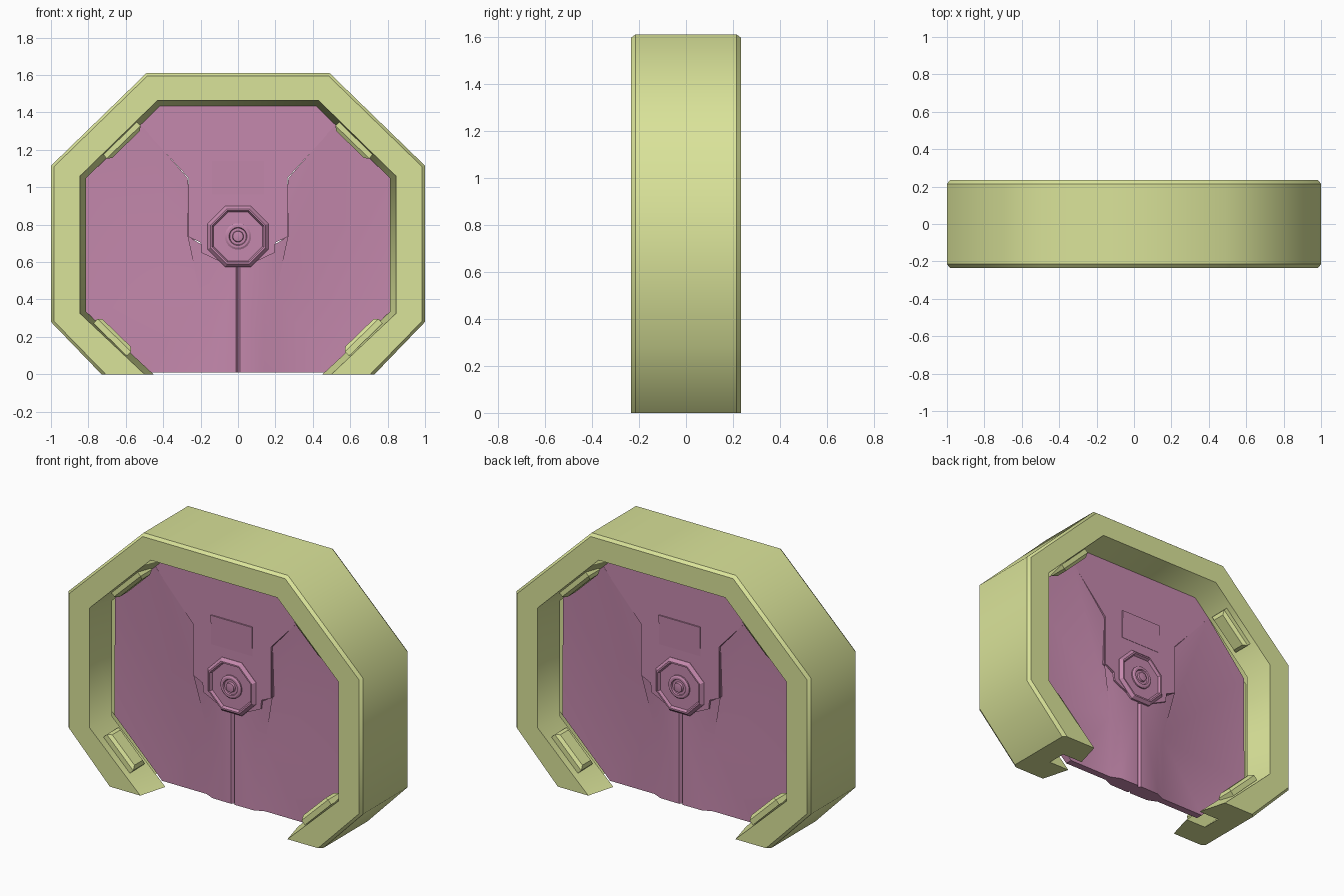
import bpy, bmesh, math
from mathutils import Matrix, Vector

if "Cube" in bpy.data.objects:
    bpy.data.objects.remove(bpy.data.objects["Cube"])


def material(name, col):
    m = bpy.data.materials.new(name)
    m.diffuse_color = (*col, 1)
    m.use_nodes = True
    m.node_tree.nodes["Principled BSDF"].inputs["Base Color"].default_value = m.diffuse_color
    return m


LIME = material("lime", (0.70, 0.77, 0.32))
PINK = material("pink", (0.56, 0.25, 0.42))


def finish(bm, name, mat, angle=None):
    bmesh.ops.recalc_face_normals(bm, faces=bm.faces)
    me = bpy.data.meshes.new(name)
    bm.to_mesh(me)
    bm.free()
    me.materials.append(mat)
    if angle is not None:
        me.polygons.foreach_set("use_smooth", [True] * len(me.polygons))
        me.set_sharp_from_angle(angle=math.radians(angle))
    ob = bpy.data.objects.new(name, me)
    bpy.context.collection.objects.link(ob)
    return ob


def transform_copy(bm, mtx):
    geom = bm.verts[:] + bm.edges[:] + bm.faces[:]
    new = bmesh.ops.duplicate(bm, geom=geom)["geom"]
    bmesh.ops.transform(bm, matrix=mtx, verts=[g for g in new if isinstance(g, bmesh.types.BMVert)])


MIRROR_X = Matrix.Scale(-1, 4, (1, 0, 0))
TURN = Matrix.Rotation(math.pi, 4, 'Z')


# Frame: one cross-section carried round an octagon open at the floor
def frame():
    outer = [(0.73, 0), (1, 0.28), (1, 1.115), (0.49, 1.61)]
    inner = [(0.5, 0), (0.845, 0.325), (0.845, 1.06), (0.43, 1.465)]
    outer += [(-x, z) for x, z in reversed(outer)]
    inner += [(-x, z) for x, z in reversed(inner)]
    half = [(0, -0.215), (0.1, -0.234), (1, -0.234), (1.21, -0.06), (0.6, -0.06)]
    section = half + [(t, -y) for t, y in reversed(half)]
    bm = bmesh.new()
    rings = [[bm.verts.new((o[0] + (i[0] - o[0]) * t, y, o[1] + (i[1] - o[1]) * t)) for t, y in section]
             for o, i in zip(outer, inner)]
    n = len(section)
    for a, b in zip(rings, rings[1:]):
        for k in range(n):
            bm.faces.new((a[k], a[(k + 1) % n], b[(k + 1) % n], b[k]))
    bm.faces.new(rings[0])
    bm.faces.new(rings[-1])
    for f in bm.faces:
        f.smooth = True
    for e in bm.edges:
        a, b = (v.co for v in e.verts)
        e.smooth = abs(a.y - b.y) > 0.005 and max(a.z, b.z) > 0.01
    finish(bm, "frame", LIME)


# Clips on the inner diagonals, both faces of the frame
def clip(bm, x, z, direction):
    d = Vector(direction).normalized()
    nrm = Vector((d.z, 0, -d.x))
    if nrm.dot(Vector((-x, 0, 0.75 - z))) < 0:
        nrm = -nrm
    c = Vector((x, -0.145, z))
    rows = []
    for h, l, w in ((-0.02, 0.125, 0.055), (0.012, 0.125, 0.055), (0.03, 0.105, 0.04)):
        rows.append([bm.verts.new(c + nrm * h + d * l * sx + Vector((0, w * sy, 0)))
                     for sx, sy in ((-1, -1), (1, -1), (1, 1), (-1, 1))])
    for a, b in zip(rows, rows[1:]):
        for k in range(4):
            bm.faces.new((a[k], a[(k + 1) % 4], b[(k + 1) % 4], b[k]))
    bm.faces.new(rows[0])
    bm.faces.new(rows[-1])


def clips():
    bm = bmesh.new()
    clip(bm, 0.62, 1.25, (1, 0, -0.97))
    clip(bm, 0.67, 0.20, (1, 0, 0.97))
    transform_copy(bm, MIRROR_X)
    transform_copy(bm, TURN)
    finish(bm, "frame_clips", LIME)


# Relief panel: front surface with its rim carried back to the door's middle plane
def panel(name, pts, faces, mirror=False, angle=30):
    bm = bmesh.new()
    vs = [bm.verts.new((x, y, z)) for x, z, y in pts]
    for f in faces:
        bm.faces.new([vs[i] for i in f])
    rim = [e for e in bm.edges if e.is_boundary]
    ext = bmesh.ops.extrude_edge_only(bm, edges=rim)["geom"]
    for g in ext:
        if isinstance(g, bmesh.types.BMVert):
            g.co.y = 0
    if mirror:
        transform_copy(bm, MIRROR_X)
    transform_copy(bm, TURN)
    bmesh.ops.recalc_face_normals(bm, faces=bm.faces)
    # open shells: make sure the relief looks outward
    for f in bm.faces:
        c = f.calc_center_median()
        if abs(f.normal.y) > 0.5 and f.normal.y * c.y < 0:
            f.normal_flip()
    ob = finish(bm, name, PINK, angle)
    return ob


# Lower leaves with a central rib and folded corners
leaf = [(0, 0.59, -0.036), (0, 0.01, -0.036),          # 0-1 seam
        (0.012, 0.59, -0.05), (0.012, 0.01, -0.05),    # 2-3 rib edge
        (0.14, 0.01, -0.048), (0.14, 0.45, -0.048),    # 4-5 rib flat
        (0.2, 0.01, -0.022), (0.2, 0.42, -0.022),      # 6-7 valley
        (0.5, 0.01, -0.022), (0.815, 0.335, -0.035),   # 8-9 lower rim
        (0.815, 1.05, -0.03), (0.52, 1.335, -0.06),    # 10-11 upper rim
        (0.27, 1.05, -0.05), (0.27, 0.74, -0.05), (0.19, 0.69, -0.045)]
panel("door_lower_leaf", leaf,
      [(0, 1, 3, 2), (2, 3, 4, 5), (5, 4, 6, 7), (7, 6, 8, 9), (7, 9, 10),
       (7, 10, 11), (7, 11, 12), (7, 12, 13), (5, 7, 13, 14), (2, 5, 14)], True, 35)

# Upper leaf with bevelled seam edges
right = [(0.41, 1.455), (0.525, 1.335), (0.265, 1.05), (0.265, 0.735), (0.2, 0.705), (0.195, 0.65), (0.08, 0.595)]
outline = right + [(-x, z) for x, z in reversed(right)]
panel("door_upper_leaf", [(x, z, -0.058) for x, z in outline], [range(len(outline))])


# Stepped discs for the lock housing and knob
def turned(name, profile, sides, cz=0.737):
    bm = bmesh.new()
    rows = []
    for r, y in profile:
        r /= math.cos(math.pi / sides)
        rows.append([bm.verts.new((r * math.cos((k + 0.5) * math.tau / sides), y,
                                   cz + r * math.sin((k + 0.5) * math.tau / sides))) for k in range(sides)])
    for a, b in zip(rows, rows[1:]):
        for k in range(sides):
            bm.faces.new((a[k], a[(k + 1) % sides], b[(k + 1) % sides], b[k]))
    bm.faces.new(rows[0])
    bm.faces.new(rows[-1])
    transform_copy(bm, TURN)
    finish(bm, name, PINK, 30)


turned("lock_housing", [(0.165, -0.02), (0.163, -0.06), (0.147, -0.078), (0.138, -0.078), (0.13, -0.062)], 8)
turned("lock_knob", [(0.07, -0.05), (0.07, -0.07), (0.06, -0.076), (0.048, -0.076), (0.044, -0.068),
                     (0.03, -0.068), (0.027, -0.08), (0.015, -0.082)], 20)

# Small tilted plate above the lock
panel("door_plate", [(-0.14, 0.96, -0.06), (0.14, 0.96, -0.06), (0.14, 1.14, -0.066), (-0.14, 1.14, -0.066)],
      [(0, 1, 2, 3)])

frame()
clips()
